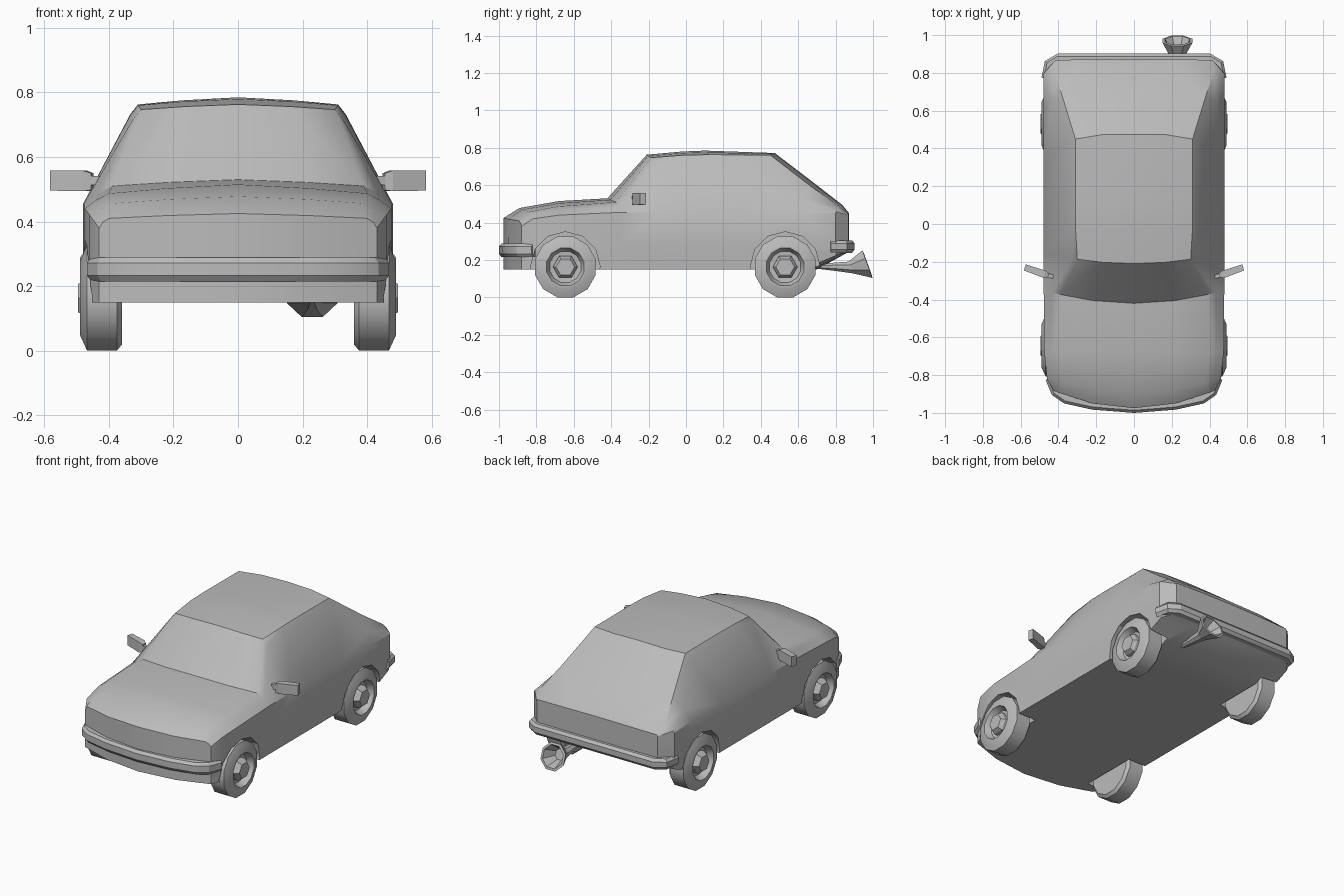
import bpy, bmesh, math
from mathutils import Vector, Matrix

old = bpy.data.objects.get("Cube")
if old:
    bpy.data.objects.remove(old, do_unlink=True)

# One plain grey material
grey = bpy.data.materials.new("plain_grey")
grey.use_nodes = True
GREY = (0.5, 0.5, 0.5, 1)
grey.diffuse_color = GREY
grey.node_tree.nodes["Principled BSDF"].inputs["Base Color"].default_value = GREY


def finish(bm, name, angle=30, smooth=True):
    bmesh.ops.remove_doubles(bm, verts=bm.verts, dist=1e-4)
    bmesh.ops.recalc_face_normals(bm, faces=bm.faces)
    me = bpy.data.meshes.new(name)
    bm.to_mesh(me)
    bm.free()
    me.materials.append(grey)
    ob = bpy.data.objects.new(name, me)
    bpy.context.collection.objects.link(ob)
    if smooth:
        shade(ob, angle)
    return ob


def shade(ob, angle):
    bpy.ops.object.select_all(action='DESELECT')
    ob.select_set(True)
    bpy.context.view_layer.objects.active = ob
    bpy.ops.object.shade_smooth_by_angle(angle=math.radians(angle))


def loft(bm, rings, closed=True, caps=True):
    """Skin a list of point rings; returns the vertex rings."""
    vs = [[bm.verts.new(p) for p in r] for r in rings]
    n = len(rings[0])
    for a, b in zip(vs, vs[1:]):
        for i in range(n if closed else n - 1):
            j = (i + 1) % n
            bm.faces.new((a[i], a[j], b[j], b[i]))
    if caps:
        bm.faces.new(vs[0])
        bm.faces.new(vs[-1][::-1])
    return vs


# Body stations: y centre, y side, x bottom, x belt, z belt, x top edge, z top edge, z centre, pillar fraction
STATIONS = [
    (-.975, -.880, .43, .430, .380, .40, .410, .425, .6),
    (-.890, -.820, .455, .460, .420, .38, .457, .478, .6),
    (-.680, -.680, .47, .475, .440, .40, .487, .515, .6),
    (-.420, -.350, .47, .478, .455, .39, .510, .530, .6),
    (-.210, -.150, .47, .480, .455, .30, .747, .763, .9),
    (-.020, -.020, .47, .480, .455, .31, .760, .780, .9),
    (.100, .100, .47, .480, .455, .31, .763, .785, .9),
    (.475, .330, .47, .480, .455, .31, .762, .772, .9),
    (.700, .624, .47, .480, .453, .378, .592, .600, .5),
    (.835, .800, .47, .480, .450, .425, .490, .495, .25),
    (.872, .868, .41, .412, .430, .405, .445, .450, .5),
]


def half_section(yc, ys, xb, xm, zm, xt, zt, zc, f):
    zb = .15 + max(0, yc - .70) * .55
    sx, sz = xm + f * (xt - xm) + .007, zm + f * (zt - zm)
    pts = [(0, zb), (xb * .55, zb), (xb, zb), (xm, .28), (xm, zm),
           (sx, sz), (xt, zt), (xt * .55, zc + (zt - zc) * .42), (0, zc)]
    power = 4 if yc > .3 else 2
    return [(x, yc + (ys - yc) * (x / xm) ** power, z) for x, z in pts]


# Body shell: one lofted half, mirrored
bm = bmesh.new()
vs = loft(bm, [half_section(*s) for s in STATIONS], closed=False, caps=False)
for end in (vs[0], vs[-1]):
    bm.faces.new((end[0], end[1], end[7], end[8]))
    bm.faces.new(end[1:8])
geom = bm.verts[:] + bm.edges[:] + bm.faces[:]
bmesh.ops.mirror(bm, geom=geom, axis='X', merge_dist=1e-4)
body = finish(bm, "body_shell", smooth=False)

# Wheel arches cut from the body
AXLES = (("front", -.645), ("rear", .53))
bm = bmesh.new()
for _, y in AXLES:
    for s in (-1, 1):
        m = Matrix.Translation((s * .45, y, .165)) @ Matrix.Rotation(math.pi / 2, 4, 'Y')
        bmesh.ops.create_cone(bm, cap_ends=True, segments=12, radius1=.186,
                              radius2=.186, depth=.2, matrix=m)
cutter = finish(bm, "arch_cutter", smooth=False)
cutter.hide_render = True
mod = body.modifiers.new("wheel_arches", 'BOOLEAN')
mod.operation, mod.solver, mod.object = 'DIFFERENCE', 'EXACT', cutter
bpy.context.view_layer.objects.active = body
bpy.ops.object.modifier_apply(modifier=mod.name)
bpy.data.objects.remove(cutter, do_unlink=True)
shade(body, 30)


# Wheels: spun tyre with dished rim, plus a six-sided hub
def spin(bm, profile, n, side, y):
    rings = []
    for r, x in profile:
        rings.append([(side * x, y + r * math.sin((i + .5) * math.tau / n),
                       .163 + r * math.cos((i + .5) * math.tau / n)) for i in range(n)])
    loft(bm, rings)


TYRE = [(.10, .36), (.15, .36), (.168, .375), (.168, .468), (.118, .490),
        (.104, .490), (.086, .452), (.05, .448)]
HUB = [(.066, .44), (.066, .474), (.050, .496)]
for label, y in AXLES:
    for side, s in (("left", 1), ("right", -1)):
        bm = bmesh.new()
        spin(bm, TYRE, 12, s, y)
        finish(bm, f"{label}_{side}_wheel", 32)
        bm = bmesh.new()
        spin(bm, HUB, 6, s, y)
        finish(bm, f"{label}_{side}_hub", smooth=False)


# Bumpers: chamfered bar swept along a wrap-around path
def bumper(name, half, z0, z1):
    path = [Vector((-x, y)) for x, y in half[::-1] if x > 0] + [Vector(p) for p in half]
    sect = [(.05, z0), (.014, z0), (0, z0 + .018), (0, z1 - .016), (.014, z1), (.05, z1)]
    front = -1 if half[0][1] < 0 else 1
    rings = []
    for i, p in enumerate(path):
        t = (path[min(i + 1, len(path) - 1)] - path[max(i - 1, 0)]).normalized()
        inward = Vector((t.y, -t.x)) * front
        rings.append([(*(p + inward * d), z) for d, z in sect])
    bm = bmesh.new()
    loft(bm, rings)
    finish(bm, name, 25)


bumper("front_bumper", [(0, -1.0), (.22, -.983), (.37, -.950), (.435, -.905), (.468, -.825)], .215, .288)
bumper("rear_bumper", [(0, .902), (.405, .902), (.472, .862), (.490, .775)], .238, .305)

# Door mirrors: short arm and a head that widens outward
for side, s in (("left", 1), ("right", -1)):
    bm = bmesh.new()
    for sections in ([(.405, -.285, .528, .010, .014), (.470, -.268, .527, .010, .014)],
                     [(.452, -.272, .524, .012, .026), (.474, -.266, .526, .019, .032),
                      (.578, -.230, .527, .016, .031)]):
        loft(bm, [[(s * (x - .3 * dy * a), y + a * dy, z + b * dz)
                   for a, b in ((-1, -1), (1, -1), (1, 1), (-1, 1))]
                  for x, y, z, dy, dz in sections])
    finish(bm, f"{side}_mirror", smooth=False)

# Exhaust: tilted flared trumpet with a hollow mouth
bm = bmesh.new()
tilt = math.radians(20)
rings = []
for y, z, r in [(.70, .165, .014), (.80, .163, .026), (.88, .160, .036), (.970, .178, .085),
                (.972, .179, .070), (.90, .165, .034)]:
    rings.append([(.23 + r * math.cos(a), y - r * math.sin(a) * math.sin(tilt),
                   z + r * math.sin(a) * math.cos(tilt))
                  for a in [(k + .5) * math.tau / 8 for k in range(8)]])
loft(bm, rings)
finish(bm, "exhaust_trumpet", smooth=False)
